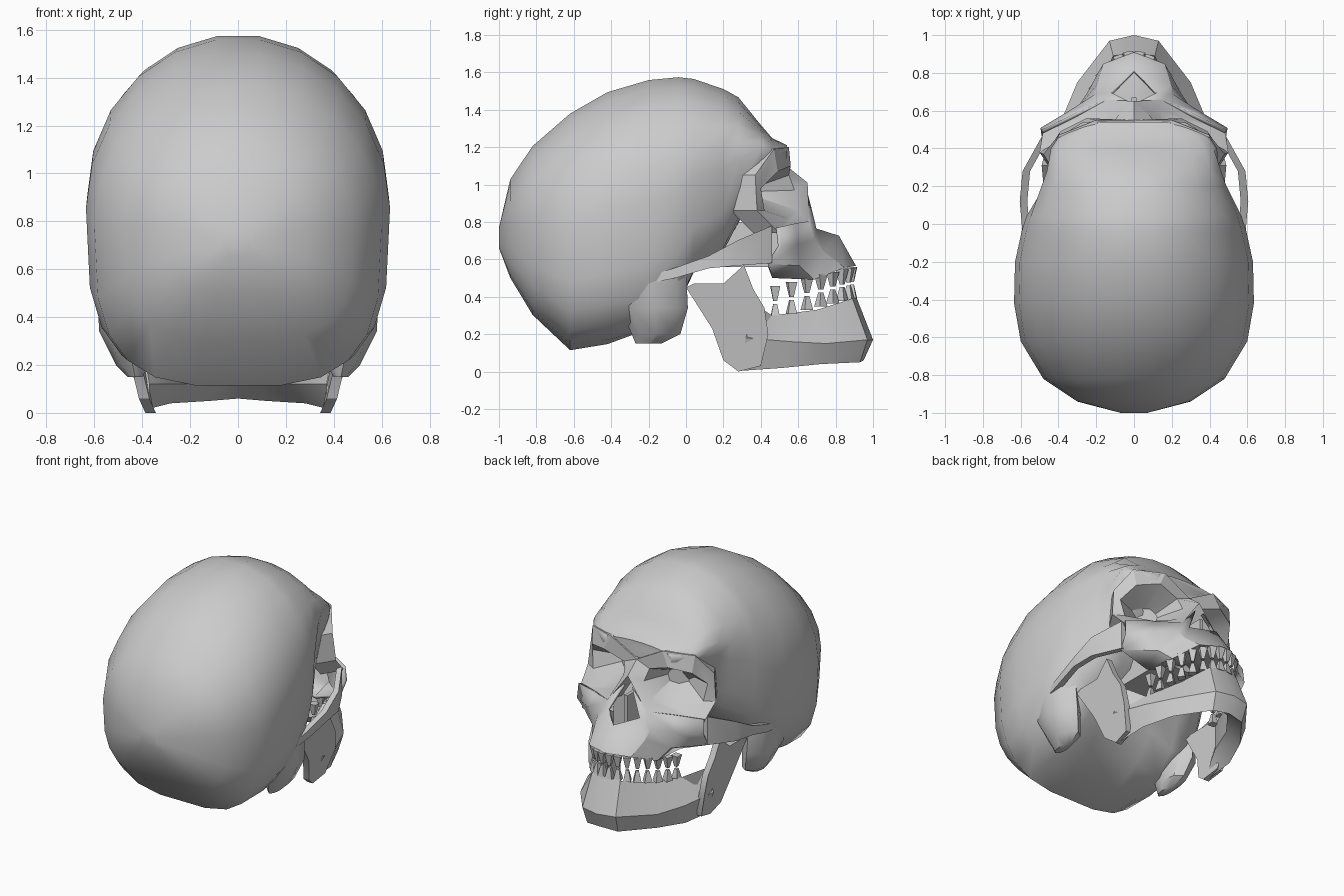
import bpy, bmesh
from math import sin, cos, pi, radians
from mathutils import Vector, Matrix

cube = bpy.data.objects.get("Cube")
if cube:
    bpy.data.objects.remove(cube, do_unlink=True)

bone = bpy.data.materials.new("bone_grey")
bone.use_nodes = True
grey = (0.6, 0.6, 0.6, 1.0)
bone.diffuse_color = grey
bone.node_tree.nodes["Principled BSDF"].inputs["Base Color"].default_value = grey


def finish(name, bm, angle=28, mirror=False, thickness=0.0):
    """Turn a bmesh into an object with shading, mirror and shell thickness."""
    bmesh.ops.recalc_face_normals(bm, faces=bm.faces[:])
    mesh = bpy.data.meshes.new(name)
    bm.to_mesh(mesh)
    bm.free()
    mesh.materials.append(bone)
    obj = bpy.data.objects.new(name, mesh)
    bpy.context.collection.objects.link(obj)
    bpy.ops.object.select_all(action="DESELECT")
    obj.select_set(True)
    bpy.context.view_layer.objects.active = obj
    bpy.ops.object.shade_smooth_by_angle(angle=radians(angle))
    if mirror:
        mod = obj.modifiers.new("Mirror", "MIRROR")
        mod.use_clip = True
    if thickness:
        mod = obj.modifiers.new("Solidify", "SOLIDIFY")
        mod.thickness = thickness
        mod.offset = 0


def loft(name, rows, closed=True, caps=(), **options):
    """Bridge rows of points; optionally cap the first (0) or last (-1) row."""
    bm = bmesh.new()
    rings = [[bm.verts.new(p) for p in row] for row in rows]
    count = len(rings[0])
    for a, b in zip(rings, rings[1:]):
        for i in range(count if closed else count - 1):
            j = (i + 1) % count
            bm.faces.new((a[i], a[j], b[j], b[i]))
    for end in caps:
        bm.faces.new(rings[end])
    bmesh.ops.remove_doubles(bm, verts=bm.verts[:], dist=0.0005)
    finish(name, bm, **options)


def box(name, low, high):
    bm = bmesh.new()
    low, high = Vector(low), Vector(high)
    bmesh.ops.create_cube(bm, size=1, matrix=Matrix.Translation((low + high) / 2)
                          @ Matrix.Diagonal((*(high - low), 1)))
    finish(name, bm)


# Cranium: rounded sections from the back to the brow
def skull_section(y, half_width, top, bottom, sides=22):
    middle = bottom + (top - bottom) * 0.53
    lift = max(0, 0.22 * (1 - abs(y + 0.06) / 0.4))
    ring = []
    for i in range(sides):
        c, s = cos(2 * pi * i / sides), sin(2 * pi * i / sides)
        power = 2 / (2.03 if s > 0 else 3.2)
        x = half_width * abs(c) ** power * (1 if c > 0 else -1)
        if s > 0:
            z = middle + (top - middle) * s ** power
        else:
            z = middle - (middle - bottom) * (-s) ** power
            if s < -0.6:              # hollow between the bumps behind the ears
                z += lift * max(0, 1 - (x / 0.4) ** 2)
        if 0.1 < y < 0.38 and z < 1.15:      # hollow of the temple
            x *= 0.93
        ring.append((x, y, z))
    return ring


sections = [(-1, .07, .77, .66), (-.94, .3, 1.03, .5), (-.82, .48, 1.21, .3),
            (-.62, .6, 1.385, .11), (-.42, .635, 1.5, .125), (-.2, .63, 1.565, .16),
            (-.04, .595, 1.58, .26), (.04, .57, 1.57, .44),
            (.2, .51, 1.515, .58), (.28, .48, 1.47, .76), (.4, .44, 1.32, 1.06),
            (.46, .4, 1.25, 1.1), (.54, .27, 1.21, 1.1)]
loft("cranium", [skull_section(*s) for s in sections], caps=(0, -1), angle=45)

# Bony bumps behind the ears
bumps = [(.49, -.22, .56, .1, .22), (.48, -.17, .34, .1, .18),
         (.44, -.16, .2, .07, .13), (.43, -.2, .15, .03, .07)]
loft("mastoid", [[(x + rx * cos(a * pi / 4), y + ry * sin(a * pi / 4), z) for a in range(8)]
                 for x, y, z, rx, ry in bumps], caps=(0, -1), mirror=True, angle=40)

# Eye sockets: temple, brow and cheek ring, socket rim, then a deep hollow
surround = [Vector(p) for p in (
    (0, .55, 1.09), (.2, .55, 1.2), (.4, .47, 1.19), (.48, .37, 1.05),
    (.5, .38, .86), (.48, .5, .74), (.16, .66, .79), (0, .65, 1.01))]
rim = [Vector(p) for p in (
    (.1, .55, 1.05), (.25, .56, 1.1), (.39, .49, 1.07), (.45, .4, .98),
    (.43, .42, .86), (.29, .54, .82), (.14, .6, .86), (.08, .58, .97))]
temple = [Vector((p.x * .82, p.y - .14, p.z)) for p in surround]
apex = Vector((.17, .3, .96))
hollow = [apex + (p - apex) * .35 for p in rim]
loft("eye_socket", [temple, surround, rim, hollow], caps=(-1,), mirror=True)

# Upper jaw: cheek to nose opening, down to the gum line and the palate
upper_jaw = [
    [(.03, .645, .94), (.15, .65, .8), (.3, .58, .79), (.485, .49, .77)],
    [(.12, .69, .76), (.2, .68, .7), (.34, .59, .68), (.49, .5, .67)],
    [(0, .81, .72), (.19, .73, .64), (.3, .6, .57), (.48, .44, .58)],
    [(0, .9, .57), (.16, .84, .56), (.25, .68, .5), (.28, .46, .51)],
    [(0, .78, .62), (0, .75, .62), (0, .62, .62), (0, .42, .62)]]
loft("upper_jaw", upper_jaw, closed=False, mirror=True, thickness=.02)

# Inner bone behind the nose
box("skull_base", (-.2, .02, .56), (.2, .52, .8))
box("nasal_septum", (-.012, .5, .62), (.012, .67, .88))

# Cheekbone arches, deep at the cheek and thin at the ear
arch = [(.47, .46, .68, .1), (.57, .28, .635, .068), (.585, .12, .585, .033),
        (.57, -.05, .53, .028), (.55, -.2, .49, .02)]
loft("cheek_arch", [[(x + .02, y, z + h), (x + .02, y, z - h),
                     (x - .02, y, z - h), (x - .02, y, z + h)]
                    for x, y, z, h in arch], caps=(0, -1), mirror=True)

# Lower jaw body, chin to jaw angle: top, outer, lower and inner edges
jaw = [
    [(0, .91, .4), (0, 1, .17), (0, .95, .06), (0, .85, .14)],
    [(.11, .89, .39), (.13, .97, .17), (.12, .93, .05), (.09, .82, .14)],
    [(.2, .7, .33), (.3, .75, .15), (.28, .72, .04), (.2, .68, .12)],
    [(.29, .46, .3), (.38, .56, .16), (.36, .52, .02), (.29, .46, .12)],
    [(.41, .37, .36), (.44, .32, .18), (.37, .28, .003), (.37, .32, .12)]]
loft("jaw_body", jaw, mirror=True, caps=(-1,))

# Rear branch of the lower jaw, flared at the angle
branch = [(.28, 0), (.2, .06), (.14, .23), (0, .45), (.04, .47), (.2, .47),
          (.31, .57), (.36, .44), (.42, .34), (.44, .2), (.4, .03)]
loft("jaw_branch", [[(min(.365 + .45 * z, .41 + .1 * z) + side, y, z) for y, z in branch]
                    for side in (-.022, .022)], caps=(0, -1), mirror=True)


# Teeth: tapered pegs along the dental curve
def teeth(name, base, rise, length, flip):
    bm = bmesh.new()
    for i in range(8):
        a = radians(6 + 11.5 * i)
        spot = Vector((.26 * sin(a), .45 + .44 * cos(a), base + rise * cos(a) + length / 2))
        turn = Matrix.Rotation(pi / 4 - a, 4, "Z") @ Matrix.Rotation(flip, 4, "X")
        bmesh.ops.create_cone(bm, segments=4, cap_ends=True, radius1=.036, radius2=.014,
                              depth=abs(length), matrix=Matrix.Translation(spot) @ turn)
    finish(name, bm, mirror=True)


teeth("upper_teeth", .45, .11, -.08, pi)
teeth("lower_teeth", .28, .11, .075, 0)
